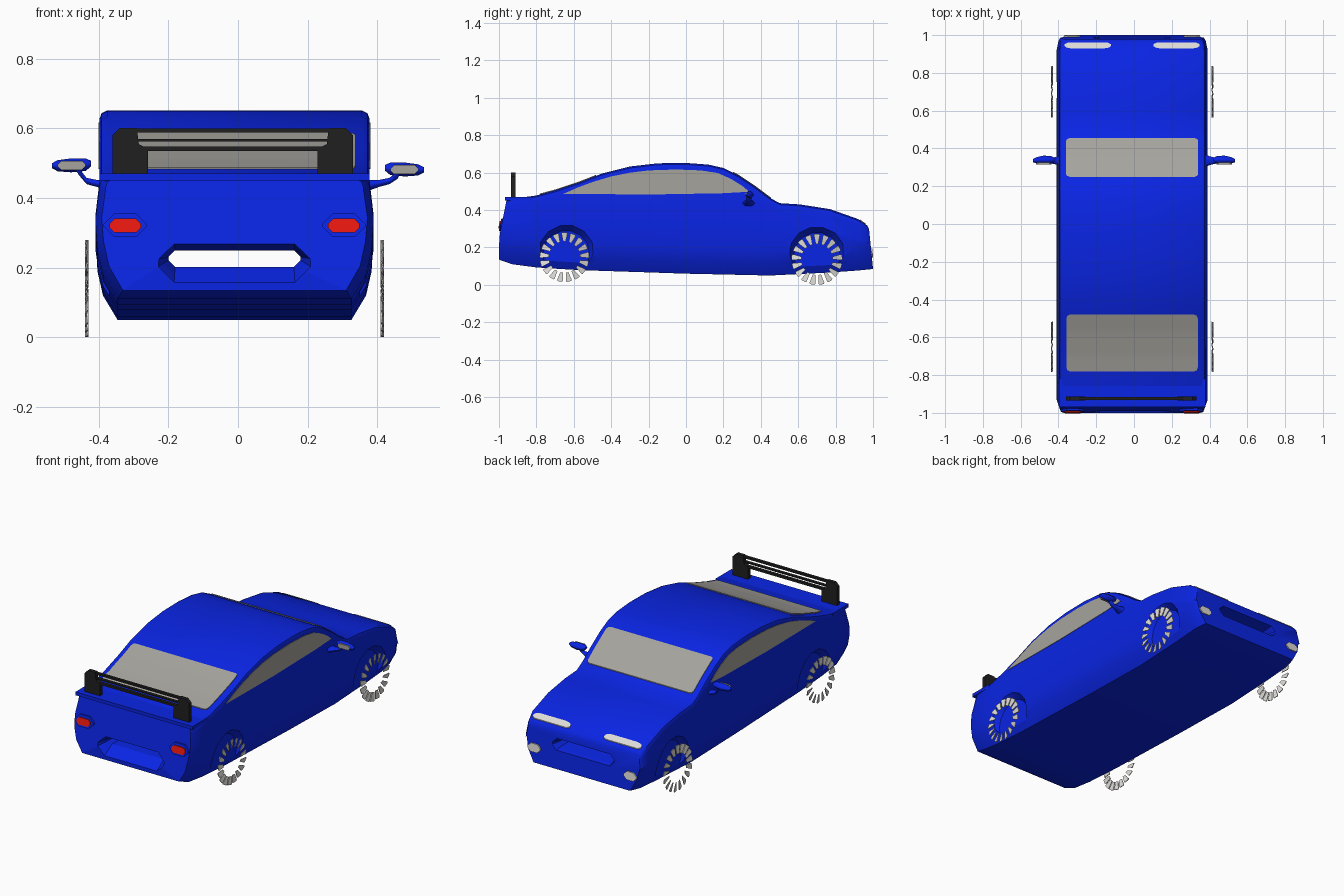
import bpy, bmesh, math

cube = bpy.data.objects.get("Cube")
if cube:
    bpy.data.objects.remove(cube, do_unlink=True)

OX = -0.01  # body centre line


def material(name, r, g, b):
    m = bpy.data.materials.new(name)
    m.use_nodes = True
    m.diffuse_color = (r, g, b, 1)
    m.node_tree.nodes["Principled BSDF"].inputs["Base Color"].default_value = (r, g, b, 1)
    return m


BLUE = material("blue paint", 0.003, 0.018, 0.78)
GLASS = material("grey glass", 0.38, 0.37, 0.34)
PALE = material("pale lamp", 0.72, 0.71, 0.68)
RED = material("red lamp", 0.85, 0.01, 0.005)
BLACK = material("black trim", 0.014, 0.014, 0.014)


def finish(name, bm, mat, angle=30):
    bmesh.ops.recalc_face_normals(bm, faces=bm.faces)
    me = bpy.data.meshes.new(name)
    bm.to_mesh(me)
    bm.free()
    me.materials.append(mat)
    ob = bpy.data.objects.new(name, me)
    bpy.context.collection.objects.link(ob)
    smooth(ob, angle)
    return ob


def smooth(ob, angle=30):
    bpy.ops.object.select_all(action="DESELECT")
    ob.select_set(True)
    bpy.context.view_layer.objects.active = ob
    bpy.ops.object.shade_smooth_by_angle(angle=math.radians(angle))


def add_loft(bm, rings):
    """Skin a row of equal rings and cap both ends."""
    loops = [[bm.verts.new(p) for p in ring] for ring in rings]
    n = len(loops[0])
    for a, b in zip(loops, loops[1:]):
        for i in range(n):
            j = (i + 1) % n
            bm.faces.new((a[i], a[j], b[j], b[i]))
    bm.faces.new(loops[0])
    bm.faces.new(loops[-1][::-1])


def loft(name, rings, mat, angle=30):
    bm = bmesh.new()
    add_loft(bm, rings)
    return finish(name, bm, mat, angle)


def box(name, x0, x1, y0, y1, z0, z1, mat):
    ring = [(x0, z0), (x1, z0), (x1, z1), (x0, z1)]
    return loft(name, [[(x, y, z) for x, z in ring] for y in (y0, y1)], mat)


# Side profile of the body: y, top height
TOP = [(-1.0, 0.455), (-0.93, 0.46), (-0.8, 0.478), (-0.7, 0.505), (-0.57, 0.548),
       (-0.45, 0.595), (-0.3, 0.633), (-0.15, 0.65), (0, 0.652), (0.12, 0.643),
       (0.2, 0.625), (0.28, 0.585), (0.37, 0.525), (0.45, 0.465), (0.5, 0.437),
       (0.61, 0.43), (0.77, 0.405), (0.92, 0.352), (0.968, 0.318), (1.0, 0.30)]
BOTTOM = [(-1.0, 0.135), (-0.9, 0.1), (-0.6, 0.08), (0, 0.06), (0.45, 0.05), (0.85, 0.07), (1.0, 0.085)]
WIDTH = [(-1.0, 0.382), (-0.93, 0.4), (0.92, 0.4), (0.968, 0.39), (1.0, 0.38)]


def lerp(table, t):
    for (a, va), (b, vb) in zip(table, table[1:]):
        if t <= b:
            return va + (vb - va) * (t - a) / (b - a)
    return table[-1][1]


def tail_y(z):
    return -1.0 + 0.2 * max(0, z - 0.25)


def nose_y(z):
    return 1.0 - 0.1 * (z - 0.085)


def section(y):
    top, bot, hw = lerp(TOP, y), lerp(BOTTOM, y), lerp(WIDTH, y)
    belt = min(0.45, top - 0.03)
    half = [(0.84 * hw, bot), (0.945 * hw, bot + 0.07), (0.985 * hw, bot + 0.14),
            (hw, bot + 0.72 * (belt - bot)), (0.97 * hw, belt),
            (0.97 * hw, top - 0.024), (0.955 * hw, top - 0.008), (0.915 * hw, top)]
    full = half + [(-x, z) for x, z in reversed(half)]
    fy = tail_y if y <= -1 else nose_y if y >= 1 else lambda z: y
    return [(x + OX, fy(z), z) for x, z in full]


body = loft("body_shell", [section(y) for y, _ in TOP], BLUE)


# Openings: the wheel wells and the slot running through both bumpers
def rounded(cx, cz, hw, hh, c=0.5):
    k = min(hw, hh) * c
    q = [(hw, hh - k), (hw - k, hh)]
    pts = q + [(-x, z) for x, z in q[::-1]] + [(-x, -z) for x, z in q] + [(x, -z) for x, z in q[::-1]]
    return [(cx + x, cz + z) for x, z in pts]


def circle(cy, cz, r, n=14):
    return [(cy + r * math.cos(i * math.tau / n), cz + r * math.sin(i * math.tau / n)) for i in range(n)]


cutters = []
slot = [(-1.04, 0.208, 0.235, 0.075), (-0.93, 0.226, 0.19, 0.024),
        (0.94, 0.226, 0.19, 0.024), (1.04, 0.226, 0.22, 0.045)]
cutters.append(loft("slot_cutter", [[(x, y, z) for x, z in rounded(OX, cz, w, h, 0.8)]
                                    for y, cz, w, h in slot], BLUE))
for s in (-1, 1):
    for cy, cz in ((-0.64, 0.165), (0.70, 0.155)):
        cutters.append(loft("well_cutter", [[(s * x + OX, y, z) for y, z in circle(cy, cz, r)]
                                            for x, r in ((0.36, 0.125), (0.43, 0.18))], BLUE))
for c in cutters:
    mod = body.modifiers.new("opening", "BOOLEAN")
    mod.operation, mod.solver, mod.object = "DIFFERENCE", "EXACT", c
    bpy.context.view_layer.objects.active = body
    bpy.ops.object.modifier_apply(modifier=mod.name)
    bpy.data.objects.remove(c, do_unlink=True)
smooth(body)


# Glass and headlights lie along the top profile
def strip(name, cx, stations, mat, lift=0.005):
    rings = []
    for y, w in stations:
        z = lerp(TOP, y)
        rings.append([(cx - w, y, z - 0.004), (cx + w, y, z - 0.004),
                      (cx + w, y, z + lift), (cx - w, y, z + lift)])
    return loft(name, rings, mat)


def pane(y0, y1, w, n=14):
    mids = [(y0 + (y1 - y0) * i / n, w) for i in range(1, n)]
    return [(y0, w - 0.018), (y0 + 0.006, w - 0.005)] + mids + [(y1 - 0.006, w - 0.005), (y1, w - 0.018)]


strip("rear_window", OX, pane(-0.78, -0.48, 0.348), GLASS)
strip("windshield", OX, pane(0.25, 0.455, 0.35), GLASS)

side_outline = [(-0.655, 0.487), (-0.58, 0.52), (-0.5, 0.55), (-0.4, 0.58), (-0.3, 0.6), (-0.2, 0.612),
                (-0.05, 0.617), (0.08, 0.612), (0.17, 0.598), (0.24, 0.567), (0.3, 0.53),
                (0.338, 0.498), (0.2, 0.49), (-0.2, 0.483)]


def end_plate(name, outline, surface, out, mat, t):
    """Thin plate lying on the tail or the nose."""
    return loft(name, [[(x, surface(z) + d, z) for x, z in outline] for d in (out * t, -out * 0.004)], mat)


for s, side in ((-1, "right"), (1, "left")):
    loft(side + "_side_window", [[(s * x + OX, y, z) for y, z in side_outline] for x in (0.385, 0.391)], GLASS)
    strip(side + "_headlight", OX + s * 0.235,
          [(0.929, 0.085), (0.934, 0.112), (0.942, 0.122), (0.953, 0.122), (0.96, 0.105)], PALE)
    end_plate(side + "_fog_lamp", rounded(OX + s * 0.318, 0.17, 0.042, 0.024, 0.8), nose_y, 1, PALE, 0.007)
    end_plate(side + "_tail_lamp_rim", rounded(OX + s * 0.314, 0.322, 0.062, 0.033, 0.9), tail_y, -1, BLUE, 0.008)
    end_plate(side + "_tail_lamp", rounded(OX + s * 0.314, 0.321, 0.045, 0.02, 0.7), tail_y, -1, RED, 0.014)

    # Door mirror: bent arm, tapered head and glass
    dz = 0.012 if s < 0 else 0.0

    def tube(name, path):
        rings = []
        for x, y, z, hy, hz in path:
            rings.append([(s * x, py, pz) for py, pz in rounded(y, z, hy, hz, 0.8)])
        loft(name, rings, BLUE, 50)

    tube(side + "_mirror_arm", [(0.37, 0.335, 0.435, 0.035, 0.016), (0.405, 0.335, 0.442, 0.022, 0.01),
                                (0.435, 0.335, 0.449, 0.015, 0.009), (0.458, 0.335, 0.465 + dz, 0.014, 0.01),
                                (0.47, 0.335, 0.482 + dz, 0.01, 0.006)])
    tube(side + "_mirror_head", [(0.422, 0.34, 0.487 + dz, 0.01, 0.008), (0.438, 0.34, 0.484 + dz, 0.02, 0.018),
                                 (0.48, 0.34, 0.482 + dz, 0.022, 0.02), (0.518, 0.337, 0.481 + dz, 0.016, 0.016),
                                 (0.535, 0.335, 0.481 + dz, 0.008, 0.007)])
    loft(side + "_mirror_glass", [[(x, y, z) for x, z in rounded(s * 0.478, 0.482 + dz, 0.04, 0.013, 0.8)]
                                  for y in (0.315, 0.325)], GLASS)

    # Wheels: a ring of loose, slightly twisted spokes
    for end, cy, cz, r in (("rear", -0.65, 0.148, 0.132), ("front", 0.70, 0.136, 0.136)):
        bm = bmesh.new()
        count = 17
        for i in range(count):
            a = math.tau * i / count + math.pi / 2
            u, v = (math.cos(a), math.sin(a)), (-math.sin(a), math.cos(a))
            rings = []
            for rad, w in ((0.083, 0.007), (r - 0.006, 0.016), (r, 0.012)):
                ring = []
                for k, x in ((-1, 0.42), (1, 0.426), (1, 0.43), (-1, 0.424)):
                    ring.append((s * x + OX, cy + u[0] * rad + v[0] * w * k, cz + u[1] * rad + v[1] * w * k))
                rings.append(ring)
            add_loft(bm, rings)
        finish(f"{end}_{side}_wheel_spokes", bm, PALE)

    # Wing end plate, tapering towards the top
    cx = OX - 0.005 + s * 0.295
    plate = [(-0.046, 0.465), (0.056, 0.465), (0.056, 0.542), (0.03, 0.555), (0.024, 0.602),
             (-0.024, 0.602), (-0.046, 0.58)]
    plate = [(cx - s * (x - 0.005), z) for x, z in plate]
    loft(side + "_wing_post", [[(x, y, z) for x, z in plate] for y in (-0.935, -0.912)], BLACK)

# Trunk lip and wing bars
box("trunk_lip", OX - 0.388, OX + 0.388, -0.968, -0.82, 0.45, 0.47, BLUE)
for name, z0, z1 in (("lower", 0.535, 0.548), ("middle", 0.562, 0.57), ("upper", 0.588, 0.6)):
    box(name + "_wing_bar", OX - 0.3, OX + 0.29, -0.932, -0.915, z0, z1, BLACK)
